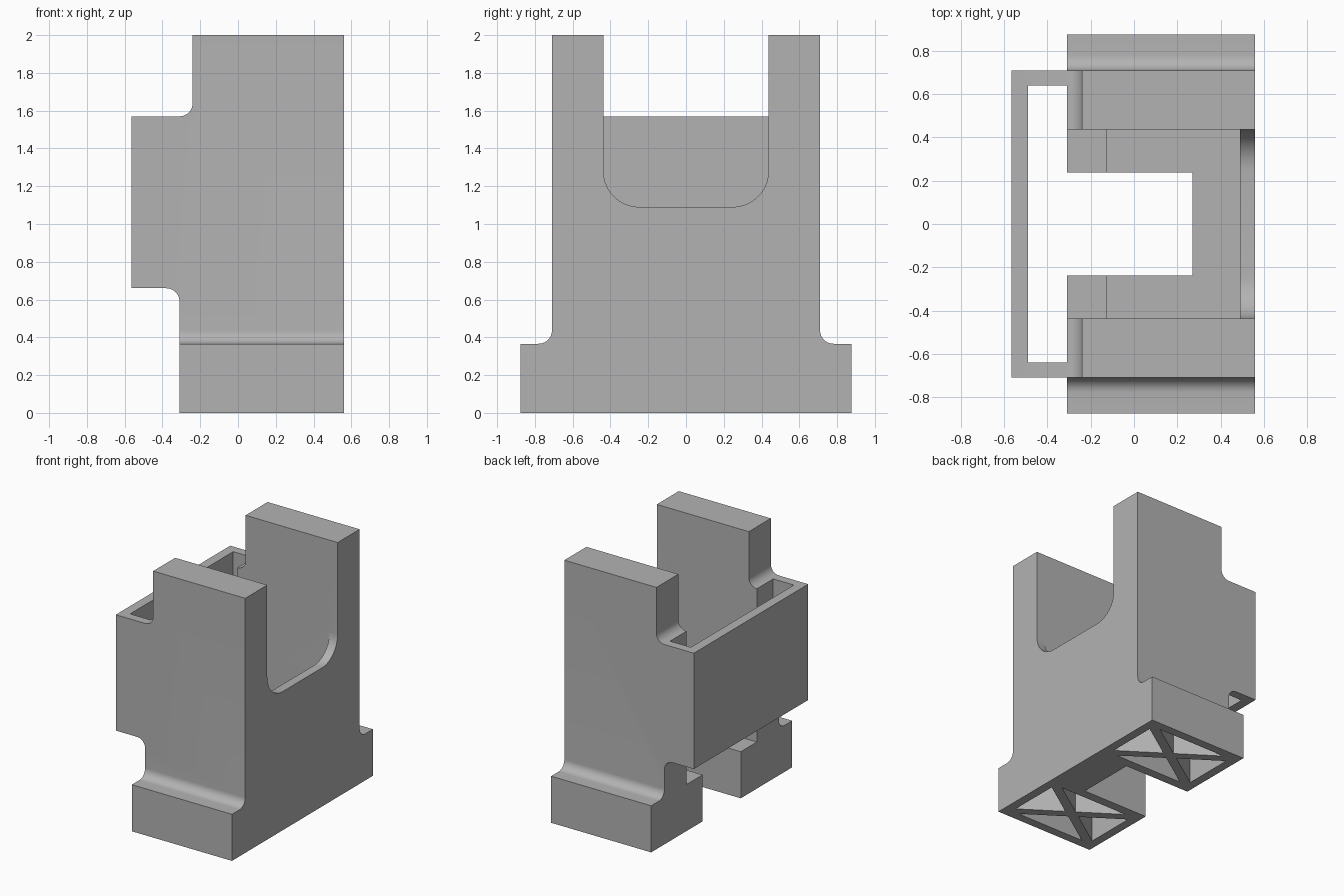
import bpy, bmesh, math
from mathutils import Vector

old = bpy.data.objects.get("Cube")
if old:
    bpy.data.objects.remove(old, do_unlink=True)

grey = bpy.data.materials.new("plain grey")
grey.use_nodes = True
colour = (0.45, 0.45, 0.45, 1)
grey.diffuse_color = colour
grey.node_tree.nodes["Principled BSDF"].inputs["Base Color"].default_value = colour


def arc(cx, cy, r, start, end, steps=10):
    """Points along a rounded corner, angles in degrees."""
    angles = [math.radians(start + (end - start) * i / steps) for i in range(steps + 1)]
    return [(cx + r * math.cos(a), cy + r * math.sin(a)) for a in angles]


def prism(name, points, axis, low, high):
    """Extrude a 2D profile along x, y or z."""
    place = {"x": lambda a, b: (low, a, b),
             "y": lambda a, b: (a, low, b),
             "z": lambda a, b: (a, b, low)}[axis]
    bm = bmesh.new()
    face = bm.faces.new([bm.verts.new(place(*p)) for p in points])
    out = bmesh.ops.extrude_face_region(bm, geom=[face])
    move = Vector([(high - low) * (axis == k) for k in "xyz"])
    bmesh.ops.translate(bm, vec=move,
                        verts=[v for v in out["geom"] if isinstance(v, bmesh.types.BMVert)])
    bmesh.ops.recalc_face_normals(bm, faces=bm.faces)
    mesh = bpy.data.meshes.new(name)
    bm.to_mesh(mesh)
    bm.free()
    mesh.materials.append(grey)
    obj = bpy.data.objects.new(name, mesh)
    bpy.context.collection.objects.link(obj)
    return obj


def rect(a0, a1, b0, b1):
    return [(a0, b0), (a1, b0), (a1, b1), (a0, b1)]


def combine(body, tool, operation="DIFFERENCE"):
    """Apply a boolean and remove the tool."""
    mod = body.modifiers.new("shape", "BOOLEAN")
    mod.operation = operation
    mod.solver = "EXACT"
    mod.object = tool
    bpy.context.view_layer.objects.active = body
    bpy.ops.object.modifier_apply(modifier=mod.name)
    bpy.data.objects.remove(tool, do_unlink=True)


# Outer body: stepped side outline crossed with the footed end outline
side = ([(-0.31, 0), (0.56, 0), (0.56, 2), (-0.24, 2)]
        + arc(-0.31, 1.64, 0.07, 0, -90)
        + [(-0.565, 1.57), (-0.565, 0.66)]
        + arc(-0.38, 0.59, 0.07, 90, 0))
half = [(0.875, 0), (0.875, 0.366)] + arc(0.78, 0.436, 0.07, 270, 180) + [(0.71, 2.1)]
end = half + [(-y, z) for y, z in reversed(half)]
body = prism("slotted_bracket", side, "y", -1, 1)
combine(body, prism("end_outline", end, "x", -1, 1), "INTERSECT")

# Open shaft behind the thin rear plate
combine(body, prism("shaft", rect(-0.49, -0.31, -0.64, 0.64), "z", -1, 3))

# Space between the two towers, with a stepped floor
floor = [(-0.45, 0.366), (-0.13, 0.366), (-0.13, 0.55), (0.49, 0.55), (0.49, 3), (-0.45, 3)]
combine(body, prism("tower_gap", floor, "y", -0.437, 0.437))

# Gap between the feet
combine(body, prism("foot_gap", rect(-0.45, 0.27, -0.237, 0.237), "z", -1, 3))

# Rounded U slot in the end wall
slot = ([(-0.437, 3)] + arc(-0.247, 1.28, 0.19, 180, 270)
        + arc(0.247, 1.28, 0.19, 270, 360) + [(0.437, 3)])
combine(body, prism("end_slot", slot, "x", 0.45, 0.7))

# Hollow feet: four triangular pockets leave a frame and crossed ribs
x0, x1, y0, y1, rib = -0.24, 0.49, 0.31, 0.805, 0.035
cx, cy = (x0 + x1) / 2, (y0 + y1) / 2
w, d = (x1 - x0) / 2, (y1 - y0) / 2
length = math.hypot(w, d)
dx, dy = rib * length / d, rib * length / w
for s in (-1, 1):
    for t in (-1, 1):
        wide = [(cx - w + dx, s * (cy + t * d)), (cx + w - dx, s * (cy + t * d)),
                (cx, s * (cy + t * dy))]
        tall = [(cx + t * w, s * (cy - d + dy)), (cx + t * w, s * (cy + d - dy)),
                (cx + t * dx, s * cy)]
        for pocket in (wide, tall):
            combine(body, prism("pocket", pocket, "z", -0.5, 0.29))

# Smooth fillets, sharp edges
for o in bpy.context.selected_objects:
    o.select_set(False)
body.select_set(True)
bpy.context.view_layer.objects.active = body
bpy.ops.object.shade_smooth_by_angle(angle=math.radians(30))
